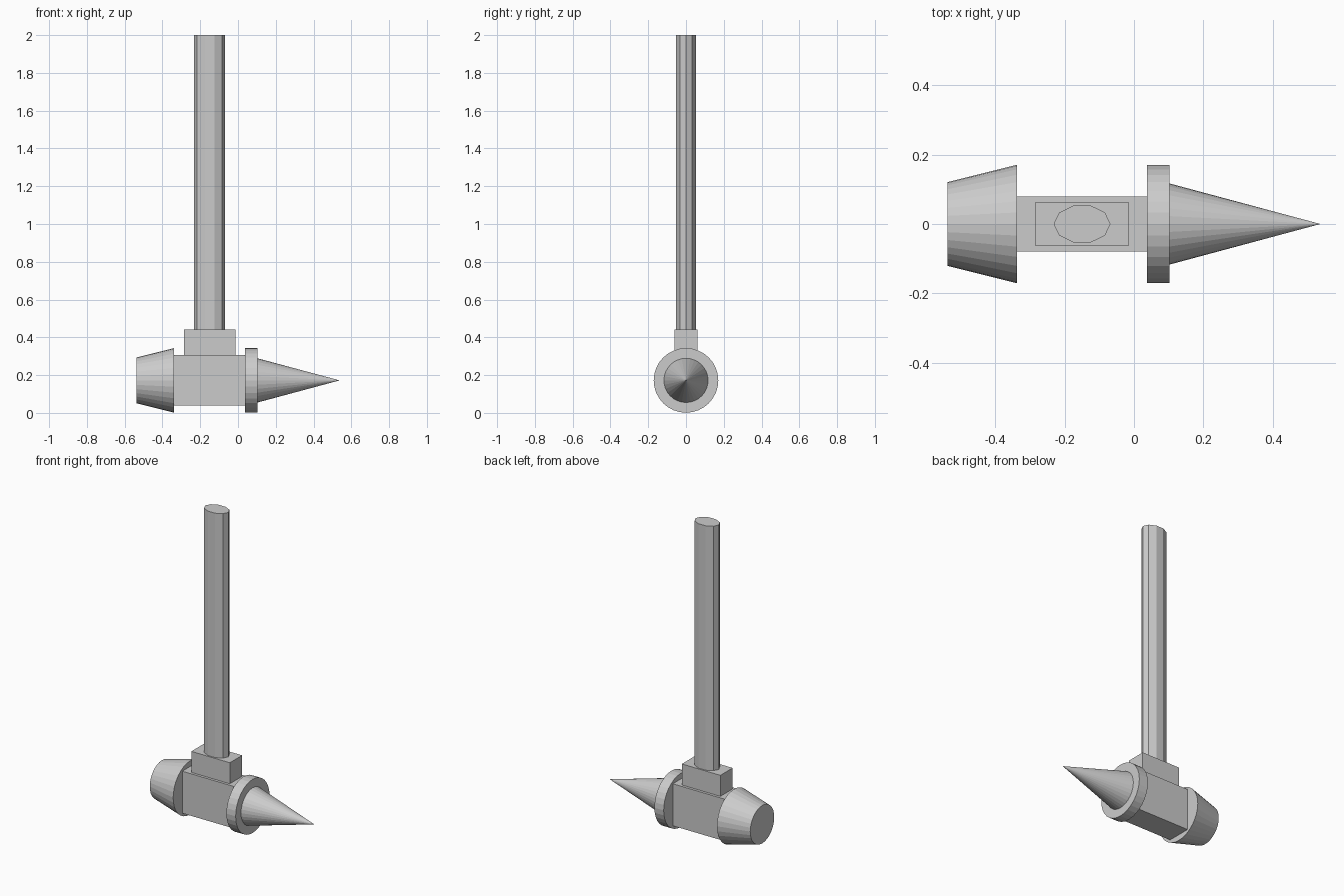
import bpy
import math

cube = bpy.data.objects.get("Cube")
if cube:
    bpy.data.objects.remove(cube, do_unlink=True)

# Single plain grey
grey = bpy.data.materials.new("plain_grey")
GREY = (0.6, 0.6, 0.6, 1.0)
grey.use_nodes = True
grey.diffuse_color = GREY
for node in grey.node_tree.nodes:
    if node.type == 'BSDF_PRINCIPLED':
        node.inputs["Base Color"].default_value = GREY

AXIS_Z = 0.172    # height of the head's centre line
SHAFT_X = -0.15   # handle and collar centre


def finish(name):
    obj = bpy.context.object
    obj.name = name
    obj.data.materials.append(grey)
    return obj


def box(name, x0, x1, half_y, z0, z1):
    bpy.ops.mesh.primitive_cube_add(size=1, location=((x0 + x1) / 2, 0, (z0 + z1) / 2))
    obj = finish(name)
    obj.scale = (x1 - x0, 2 * half_y, z1 - z0)
    return obj


def turned(name, x0, x1, r0, r1):
    """Round part lying along x, radius r0 at x0 and r1 at x1."""
    bpy.ops.mesh.primitive_cone_add(
        vertices=32, radius1=r0, radius2=r1, depth=x1 - x0,
        location=((x0 + x1) / 2, 0, AXIS_Z), rotation=(0, math.pi / 2, 0))
    return finish(name)


# Head
turned("striking_face", -0.538, -0.338, 0.121, 0.171)
box("head_block", -0.338, 0.038, 0.079, AXIS_Z - 0.133, AXIS_Z + 0.135)
turned("spike_flange", 0.038, 0.103, 0.171, 0.171)
turned("spike", 0.103, 0.538, 0.117, 0)

# Collar and oval ten-sided handle
box("handle_collar", SHAFT_X - 0.136, SHAFT_X + 0.136, 0.062, AXIS_Z + 0.135, 0.441)
bpy.ops.mesh.primitive_cylinder_add(
    vertices=10, radius=1, depth=2 - 0.441, location=(SHAFT_X, 0, (2 + 0.441) / 2),
    rotation=(0, 0, math.pi / 2))
handle = finish("handle")
handle.scale = (0.056, 0.082, 1)
